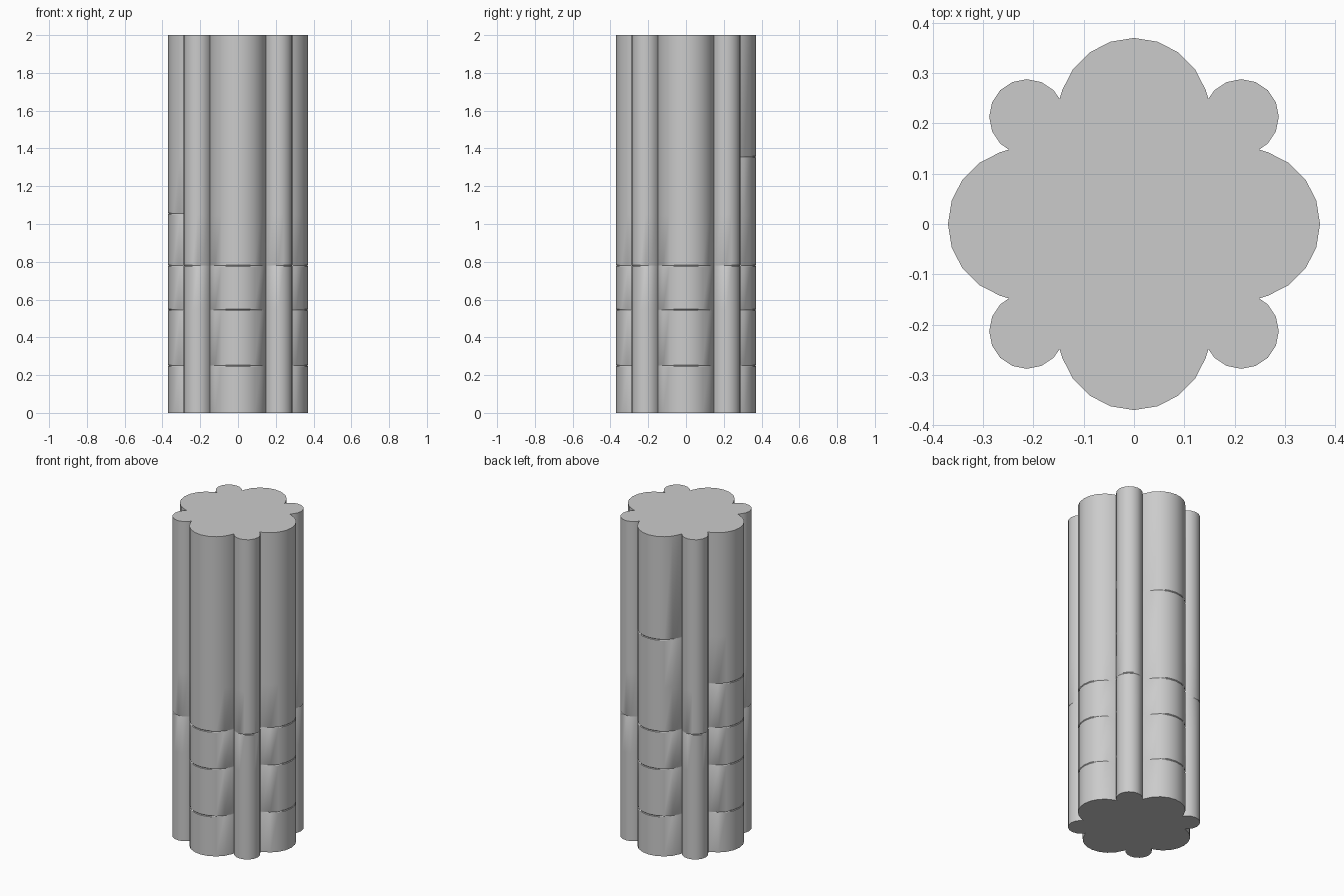
import bpy, bmesh, math
from mathutils import Matrix, Vector

if "Cube" in bpy.data.objects:
    bpy.data.objects.remove(bpy.data.objects["Cube"])

H = 2.0
stone = bpy.data.materials.new("grey_stone")
stone.diffuse_color = (0.6, 0.6, 0.6, 1)
stone.use_nodes = True
stone.node_tree.nodes["Principled BSDF"].inputs["Base Color"].default_value = stone.diffuse_color


def arc(cx, cy, r, start, step, count):
    return [Vector((cx + r * math.cos(math.radians(start + step * i)),
                    cy + r * math.sin(math.radians(start + step * i)), 0)) for i in range(count)]


# One quarter of the clustered shaft: a large round shaft, a small one, and the notches between
outline = []
for q in range(4):
    turn = Matrix.Rotation(q * math.pi / 2, 3, 'Z')
    big = [(p, 'big%d' % q) for p in arc(0.22, 0, 0.15, -72, 18, 9)]
    small = [(p, 'small%d' % q) for p in arc(0.213, 0.213, 0.075, -45, 22.5, 9)]
    quarter = (big + [(Vector((0.249, 0.148, 0)), 'notch')] + small
               + [(Vector((0.148, 0.249, 0)), 'notch')])
    outline += [(turn @ p, lobe) for p, lobe in quarter]

# Worn joints: height and the shafts each one marks (0 = +x, 1 = +y, 2 = -x, 3 = -y)
joints = {0.25: ('big0', 'big1', 'big2', 'big3'),
          0.545: ('big0', 'big1', 'big2', 'big3'),
          0.78: ('big', 'small'),
          1.055: ('big2',),
          1.355: ('big1',)}

bm = bmesh.new()


def ring(z, lobes=()):
    verts = []
    for p, lobe in outline:
        inset = 0.992 if any(lobe.startswith(n) for n in lobes) else 1.0
        verts.append(bm.verts.new((p.x * inset, p.y * inset, z)))
    return verts


rings = [ring(0)]
for z, lobes in joints.items():
    rings += [ring(z - 0.004), ring(z, lobes), ring(z + 0.004)]
rings.append(ring(H))

n = len(outline)
for a, b in zip(rings, rings[1:]):
    for i in range(n):
        j = (i + 1) % n
        bm.faces.new((a[i], a[j], b[j], b[i]))
bm.faces.new(list(reversed(rings[0])))
bm.faces.new(rings[-1])

mesh = bpy.data.meshes.new("clustered_column")
bm.to_mesh(mesh)
bm.free()
column = bpy.data.objects.new("clustered_column", mesh)
bpy.context.collection.objects.link(column)
mesh.materials.append(stone)
bpy.context.view_layer.objects.active = column
column.select_set(True)
bpy.ops.object.shade_smooth_by_angle(angle=math.radians(30))
